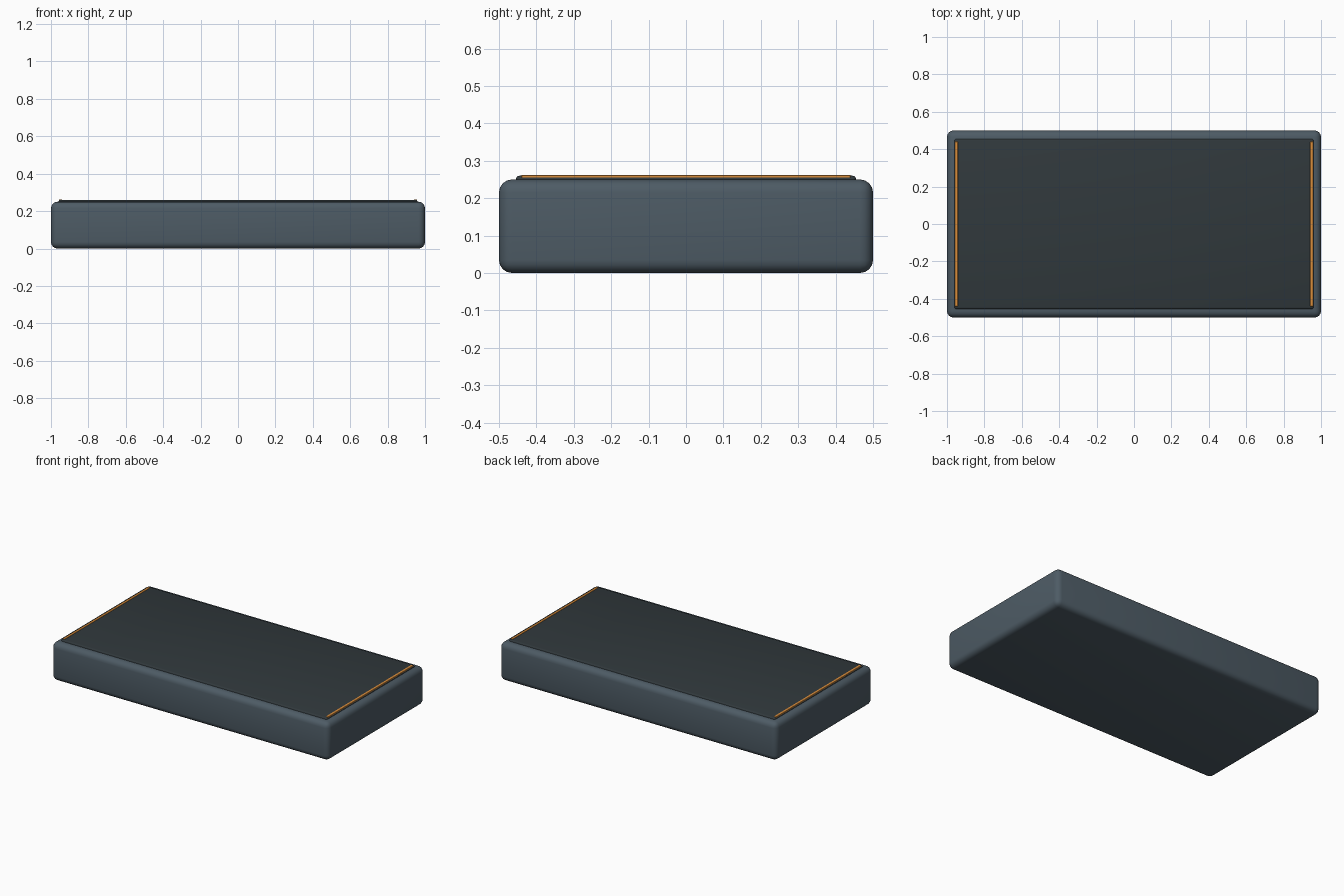
import bpy

if "Cube" in bpy.data.objects:
    bpy.data.objects.remove(bpy.data.objects["Cube"])


def material(name, rgb):
    m = bpy.data.materials.new(name)
    m.diffuse_color = (*rgb, 1)
    m.use_nodes = True
    m.node_tree.nodes["Principled BSDF"].inputs["Base Color"].default_value = m.diffuse_color
    return m


def box(name, x, y, z, mat, bevel, segments):
    """Rounded box from (min, max) ranges on each axis."""
    bpy.ops.mesh.primitive_cube_add(
        size=1, location=[(r[0] + r[1]) / 2 for r in (x, y, z)])
    ob = bpy.context.object
    ob.name = name
    ob.scale = [r[1] - r[0] for r in (x, y, z)]
    bpy.ops.object.transform_apply(location=False, rotation=False, scale=True)
    mod = ob.modifiers.new("rounded_edges", 'BEVEL')
    mod.width = bevel
    mod.segments = segments
    bpy.ops.object.modifier_apply(modifier=mod.name)
    bpy.ops.object.shade_smooth_by_angle()
    ob.data.materials.append(mat)
    return ob


slate = material("slate", (0.075, 0.105, 0.13))
dark = material("dark_slate", (0.03, 0.04, 0.045))
orange = material("orange", (0.70, 0.27, 0.045))

# Main slab
box("slab_body", (-1, 1), (-0.5, 0.5), (0, 0.25), slate, 0.035, 4)

# Slightly raised dark top panel
box("top_panel", (-0.96, 0.96), (-0.455, 0.455), (0.235, 0.26), dark, 0.01, 3)

# Orange edge strips at both ends
for side, cx in (("left", -0.95), ("right", 0.95)):
    box(side + "_edge_strip", (cx - 0.008, cx + 0.008), (-0.44, 0.44),
        (0.245, 0.262), orange, 0.001, 1)
